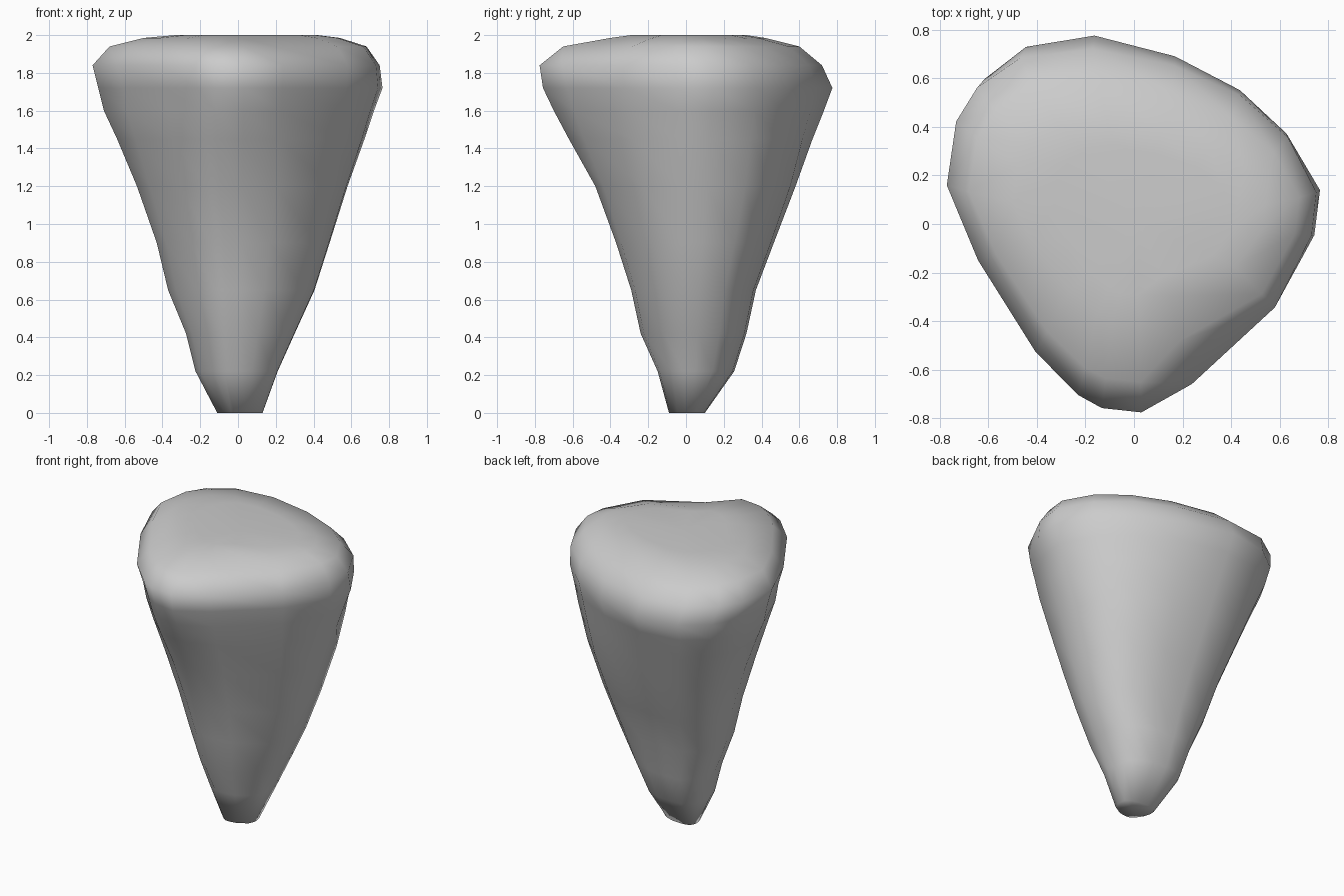
import bpy, bmesh

if "Cube" in bpy.data.objects:
    bpy.data.objects.remove(bpy.data.objects["Cube"])

# Plan outline, normalised so each axis reaches about +-1
OUTLINE = [(-1, .22), (-.94, .58), (-.83, .77), (-.60, .94), (-.22, 1), (.22, .89),
           (.57, .71), (.82, .48), (1, .18), (.97, -.06), (.75, -.43), (.31, -.83),
           (.04, -1), (-.17, -.965), (-.29, -.89), (-.51, -.66), (-.82, -.19)]

# Height, then left / right / front / back reach of each ring
LEVELS = [(.0, .11, .13, .09, .10), (.22, .225, .21, .15, .255), (.42, .275, .30, .24, .32),
          (.65, .37, .405, .29, .37), (.9, .43, .485, .37, .465), (1.2, .535, .58, .48, .58),
          (1.45, .64, .67, .62, .67), (1.6, .71, .72, .70, .73), (1.72, .74, .765, .757, .775),
          (1.84, .77, .75, .775, .72), (1.94, .68, .68, .65, .60), (1.985, .5, .54, .40, .42),
          (2.0, .33, .42, .29, .32)]


def ring_point(u, v, level):
    """Scale an outline point to a level, fuller on the diagonals low down."""
    z, left, right, front, back = level
    if z < 1.7:
        bulge = 0.15 * min(1, (1.7 - z) / 0.6)
    else:
        bulge = 0.03 if z > 1.8 else 0
    if u < 0 < v:
        bulge *= 0.35
    k = 1 + bulge * min(1, 2.4 * abs(u * v) / (u * u + v * v))
    u, v = (max(-1, min(1, c * k)) for c in (u, v))
    return (u * (right if u > 0 else left), v * (back if v > 0 else front), z)


# Tapered stone: loft the outline through all levels
bm = bmesh.new()
rings = [[bm.verts.new(ring_point(u, v, lv)) for u, v in OUTLINE] for lv in LEVELS]
n = len(OUTLINE)
for low, high in zip(rings, rings[1:]):
    for i in range(n):
        j = (i + 1) % n
        bm.faces.new((low[i], low[j], high[j], high[i]))

# Chip in the front right of the rim
for ring in rings[-3:]:
    ring[11].co.x *= 0.87
    ring[11].co.y *= 0.87

# Blunt tip and slightly dished top
for ring, z in ((rings[0], 0.01), (rings[-1], 1.98)):
    centre = bm.verts.new((0.02, 0.0, z))
    for i in range(n):
        bm.faces.new((ring[i], ring[(i + 1) % n], centre))
bmesh.ops.recalc_face_normals(bm, faces=bm.faces)
for f in bm.faces:
    f.smooth = True

mesh = bpy.data.meshes.new("tapered_stone")
bm.to_mesh(mesh)
bm.free()
stone = bpy.data.objects.new("tapered_stone", mesh)
bpy.context.collection.objects.link(stone)
